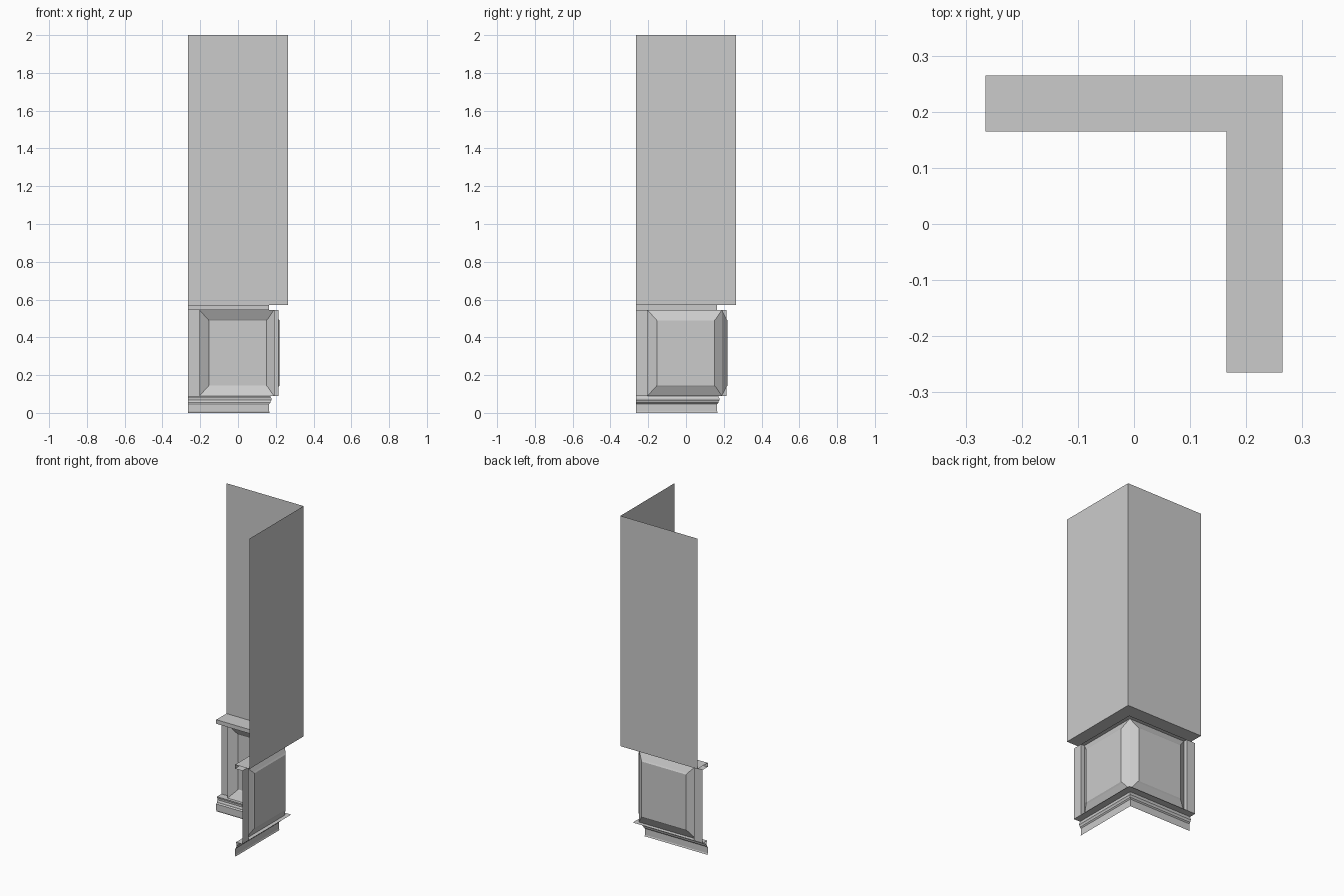
import bpy

if "Cube" in bpy.data.objects:
    bpy.data.objects.remove(bpy.data.objects["Cube"])

END = -0.265     # free end of each wing
WALL = 0.265     # wall plane offset


def make(name, quads):
    """Build the rear wing from (u, depth, z) quads plus its mirror across x = y."""
    verts, faces = [], []
    for q in quads:
        n = len(verts)
        verts += [(u, d, z) for u, d, z in q]
        faces.append((n, n + 1, n + 2, n + 3))
        verts += [(d, u, z) for u, d, z in reversed(q)]
        faces.append((n + 4, n + 5, n + 6, n + 7))
    mesh = bpy.data.meshes.new(name)
    mesh.from_pydata(verts, [], faces)
    obj = bpy.data.objects.new(name, mesh)
    bpy.context.collection.objects.link(obj)
    # weld the seam at the corner
    bpy.context.view_layer.objects.active = obj
    obj.select_set(True)
    weld = obj.modifiers.new("weld", "WELD")
    weld.merge_threshold = 0.0002
    return obj


def sweep(name, profile):
    """Sweep a (depth, z) profile, listed top to bottom, along the mitred corner."""
    quads = []
    for (d1, z1), (d2, z2) in zip(profile, profile[1:]):
        quads.append([(END, d1, z1), (END, d2, z2), (d2, d2, z2), (d1, d1, z1)])
    return make(name, quads)


def rect(x0, x1, z0, z1, d):
    return [(x0, d, z0), (x1, d, z0), (x1, d, z1), (x0, d, z1)]


def ring(outer, inner):
    return [[outer[i], outer[(i + 1) % 4], inner[(i + 1) % 4], inner[i]]
            for i in range(4)]


# tall plain wall sheets
sweep("upper_wall", [(WALL, 2.0), (WALL, 0.57)])

# flat cap ledge above the panels
sweep("cap_ledge", [(WALL, 0.57), (0.165, 0.57), (0.165, 0.545), (0.215, 0.545)])

# moulded skirting
sweep("skirting", [(0.215, 0.09), (0.171, 0.09), (0.172, 0.084), (0.176, 0.078),
                   (0.177, 0.068), (0.173, 0.061), (0.172, 0.054), (0.165, 0.047),
                   (0.165, 0.008), (0.168, 0.0)])

# recessed panels with sloped frames, one per wing
outer = rect(-0.204, 0.19, 0.09, 0.545, 0.19)
inner = rect(-0.16, 0.157, 0.138, 0.496, 0.215)
field = rect(-0.153, 0.15, 0.146, 0.488, 0.22)
make("recessed_panels", ring(outer, inner) + ring(inner, field) + [field])

# end stiles and the returns beside the frames
stile = rect(END, -0.204, 0.09, 0.545, 0.215)
side = [(-0.204, 0.215, 0.09), (-0.204, 0.19, 0.09),
        (-0.204, 0.19, 0.545), (-0.204, 0.215, 0.545)]
make("end_stiles", [stile, side])
